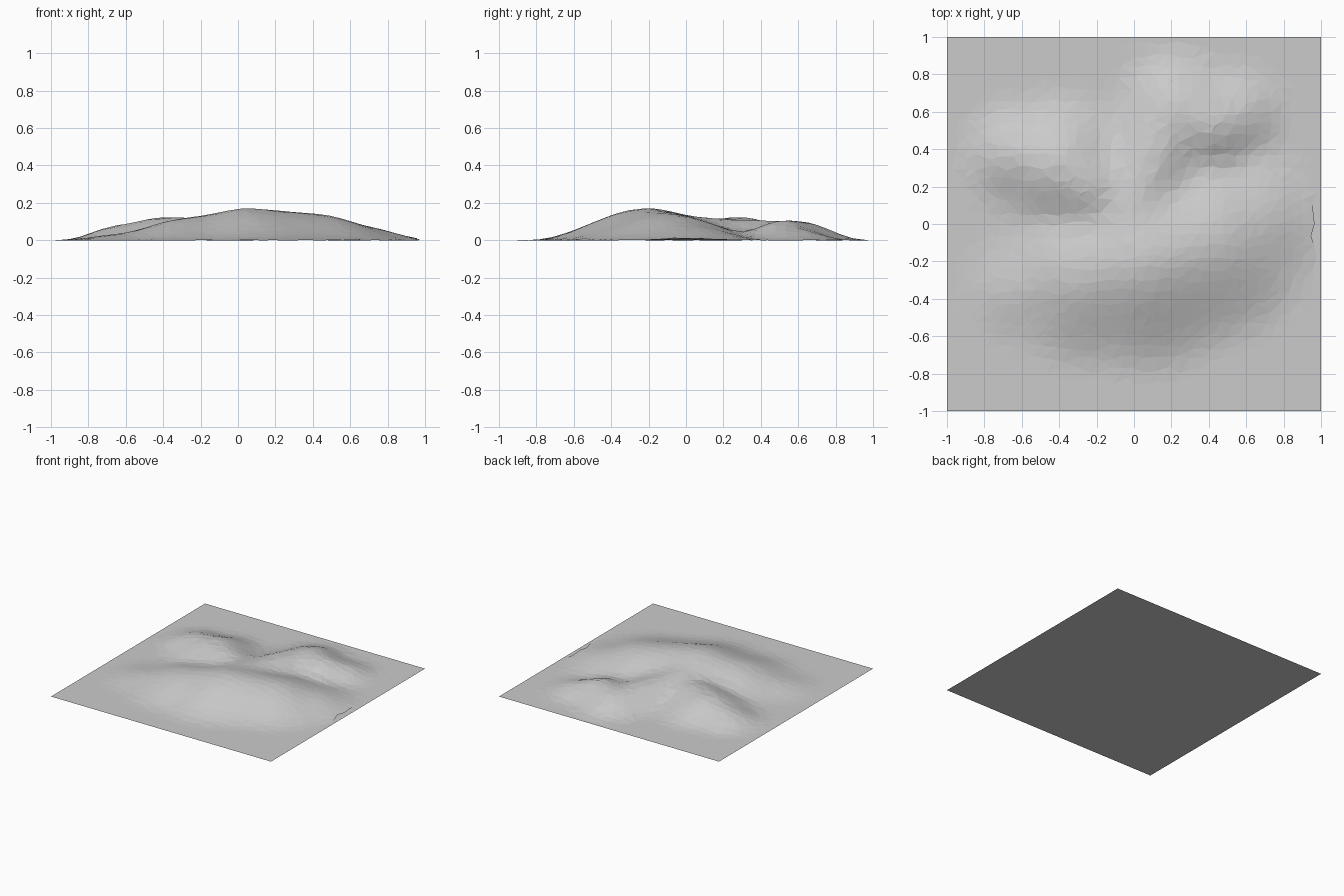
import bpy, bmesh, random
from mathutils import Vector

random.seed(4)
if "Cube" in bpy.data.objects:
    bpy.data.objects.remove(bpy.data.objects["Cube"])

# One plain grey for the whole landscape
grey = bpy.data.materials.new("stone_grey")
grey.use_nodes = True
grey.diffuse_color = (0.6, 0.6, 0.6, 1)
grey.node_tree.nodes["Principled BSDF"].inputs["Base Color"].default_value = (0.6, 0.6, 0.6, 1)

# Crest lines: x, y, height, reach of the slope
MAIN_RIDGE = [(-.62, -.35, .035, .32), (-.25, -.27, .12, .53), (.05, -.21, .17, .62),
              (.4, -.1, .14, .58), (.6, 0, .085, .45), (.74, .06, .035, .3)]
WEST_HILL = [(-.62, .36, .085, .32), (-.4, .3, .125, .42), (-.25, .2, .12, .36)]
NORTH_HILL = [(0, .1, .115, .35), (.12, .36, .11, .36), (.22, .62, .10, .33),
              (.4, .52, .11, .33), (.55, .58, .07, .28)]


def ridge_height(x, y, crest):
    best = 0
    p = Vector((x, y))
    for a, b in zip(crest, crest[1:]):
        start, end = Vector(a[:2]), Vector(b[:2])
        run = end - start
        t = min(1, max(0, (p - start).dot(run) / run.length_squared))
        top = a[2] + (b[2] - a[2]) * t
        reach = a[3] + (b[3] - a[3]) * t
        s = max(0, 1 - (p - start - run * t).length / reach)
        best = max(best, top * s * s * (3 - 2 * s))
    return best


def ground_height(x, y):
    # Soft maximum blends the hills into one another
    return sum(ridge_height(x, y, c) ** 4 for c in (MAIN_RIDGE, WEST_HILL, NORTH_HILL)) ** .25


def soft_height(x, y):
    # Average of neighbouring samples rounds the crests
    steps = (-.05, 0, .05)
    return sum(ground_height(x + i, y + j) for i in steps for j in steps) / 9


def add_object(name, bm):
    mesh = bpy.data.meshes.new(name)
    bm.to_mesh(mesh)
    bm.free()
    mesh.materials.append(grey)
    obj = bpy.data.objects.new(name, mesh)
    bpy.context.collection.objects.link(obj)


# Flat square ground
bm = bmesh.new()
bmesh.ops.create_grid(bm, x_segments=1, y_segments=1, size=1)
add_object("ground_plane", bm)

# Faceted hills, with a loosely irregular triangle mesh
bm = bmesh.new()
bmesh.ops.create_grid(bm, x_segments=32, y_segments=32, size=.96)
for v in bm.verts:
    v.co.x += random.uniform(-.018, .018)
    v.co.y += random.uniform(-.018, .018)
    v.co.z = soft_height(v.co.x, v.co.y) * 1.03
bmesh.ops.triangulate(bm, faces=bm.faces[:], quad_method='SHORT_EDGE')
flat = [f for f in bm.faces if max(v.co.z for v in f.verts) < .0005]
bmesh.ops.delete(bm, geom=flat, context='FACES')
add_object("hills", bm)
